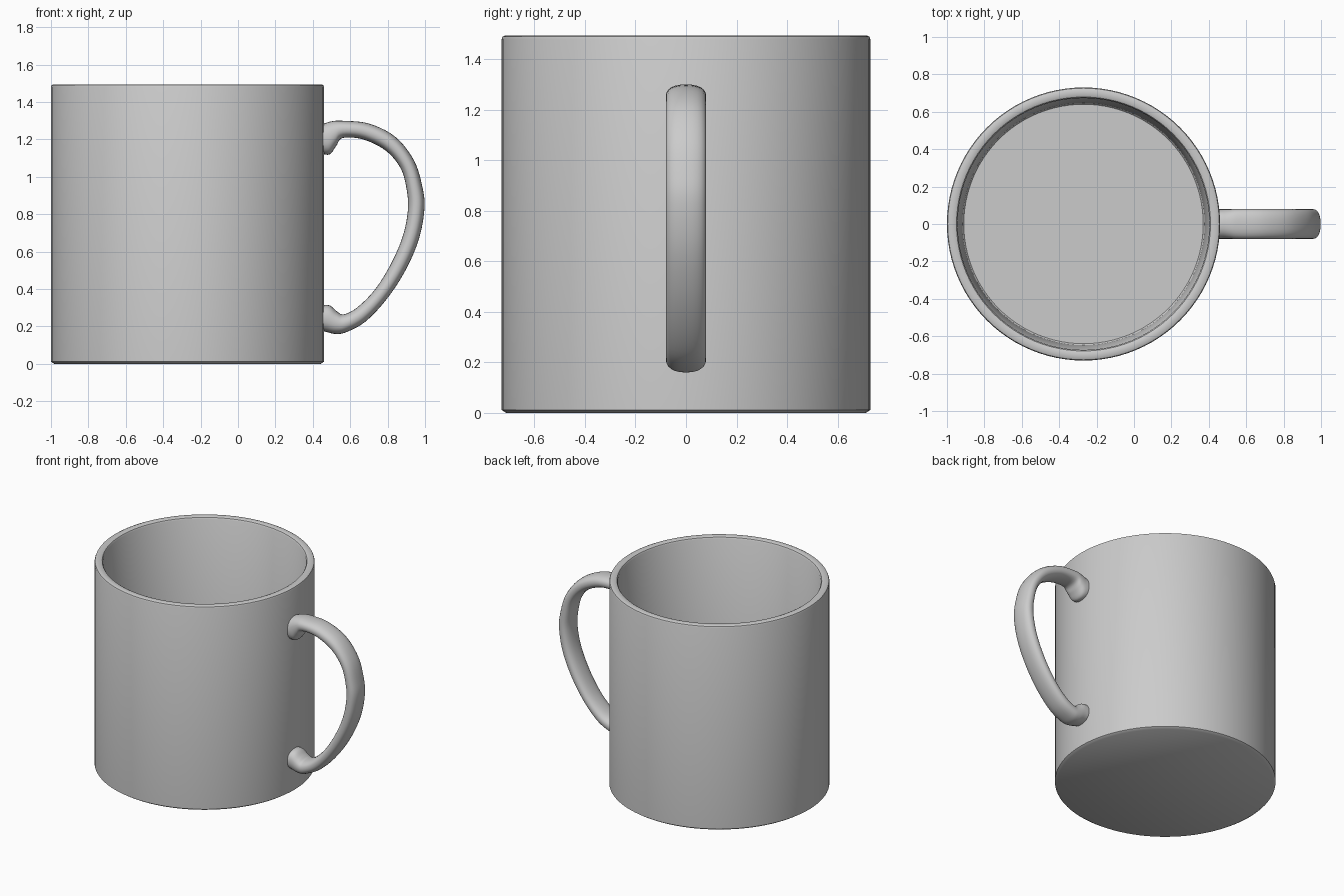
import bpy, bmesh
from math import sin, cos, pi, copysign
from mathutils import Vector

if "Cube" in bpy.data.objects:
    bpy.data.objects.remove(bpy.data.objects["Cube"])


def skin(name, rings, closed_ends):
    """Join equal-length rings of points into one smooth surface."""
    bm = bmesh.new()
    loops = [[bm.verts.new(p) for p in ring] for ring in rings]
    for a, b in zip(loops, loops[1:]):
        n = len(a)
        for i in range(n):
            j = (i + 1) % n
            bm.faces.new((a[i], a[j], b[j], b[i]))
    if closed_ends:
        bm.faces.new(loops[0])
        bm.faces.new(loops[-1])
    bmesh.ops.recalc_face_normals(bm, faces=bm.faces)
    mesh = bpy.data.meshes.new(name)
    bm.to_mesh(mesh)
    bm.free()
    obj = bpy.data.objects.new(name, mesh)
    bpy.context.collection.objects.link(obj)
    bpy.ops.object.select_all(action='DESELECT')
    obj.select_set(True)
    bpy.context.view_layer.objects.active = obj
    bpy.ops.object.shade_smooth_by_angle(angle=0.6)
    return obj


# Mug body: profile (radius, z) from underside, up the outside, down the inside
CX = -0.27
profile = [(0.712, 0.0), (0.73, 0.012), (0.73, 1.48), (0.726, 1.49),
           (0.715, 1.495), (0.69, 1.495), (0.679, 1.49), (0.673, 1.48),
           (0.648, 0.07), (0.64, 0.06)]
SEG = 96
body_rings = [[(CX + r * cos(2 * pi * i / SEG), r * sin(2 * pi * i / SEG), z)
               for i in range(SEG)] for r, z in profile]
skin("mug_body", body_rings, True)

# Handle: (outer x, outer z, inner x, inner z) along its length
stations = [Vector(s) for s in (
    (0.44, 1.28, 0.44, 1.125), (0.468, 1.288, 0.49, 1.12),
    (0.505, 1.298, 0.525, 1.165), (0.56, 1.30, 0.56, 1.208),
    (0.70, 1.285, 0.67, 1.20), (0.84, 1.215, 0.79, 1.14),
    (0.94, 1.09, 0.87, 1.045), (0.985, 0.95, 0.902, 0.93),
    (0.997, 0.83, 0.908, 0.82), (0.965, 0.66, 0.88, 0.68),
    (0.89, 0.49, 0.815, 0.53), (0.79, 0.34, 0.73, 0.395),
    (0.68, 0.225, 0.635, 0.30), (0.58, 0.17, 0.565, 0.265),
    (0.525, 0.16, 0.53, 0.28), (0.475, 0.17, 0.49, 0.313),
    (0.44, 0.18, 0.44, 0.315))]


def spline(pts, steps):
    """Catmull-Rom interpolation through the stations."""
    ext = [pts[0]] + pts + [pts[-1]]
    out = []
    for a, b, c, d in zip(ext, ext[1:], ext[2:], ext[3:]):
        for k in range(steps):
            t = k / steps
            out.append(0.5 * (2 * b + (c - a) * t + (2 * a - 5 * b + 4 * c - d) * t**2
                              + (3 * b - a - 3 * c + d) * t**3))
    return out + [pts[-1]]


def section(s, half_width=0.08, n=24, power=0.85):
    """Rounded cross-section between the outer and inner edge."""
    outer, inner = Vector((s[0], 0, s[1])), Vector((s[2], 0, s[3]))
    mid, half = (outer + inner) / 2, (outer - inner) / 2
    ring = []
    for i in range(n):
        c, d = cos(2 * pi * i / n), sin(2 * pi * i / n)
        u = copysign(abs(c)**power, c)
        v = copysign(abs(d)**power, d)
        ring.append(mid + half * u + Vector((0, half_width * v, 0)))
    return ring


skin("handle", [section(s) for s in spline(stations, 5)], True)
